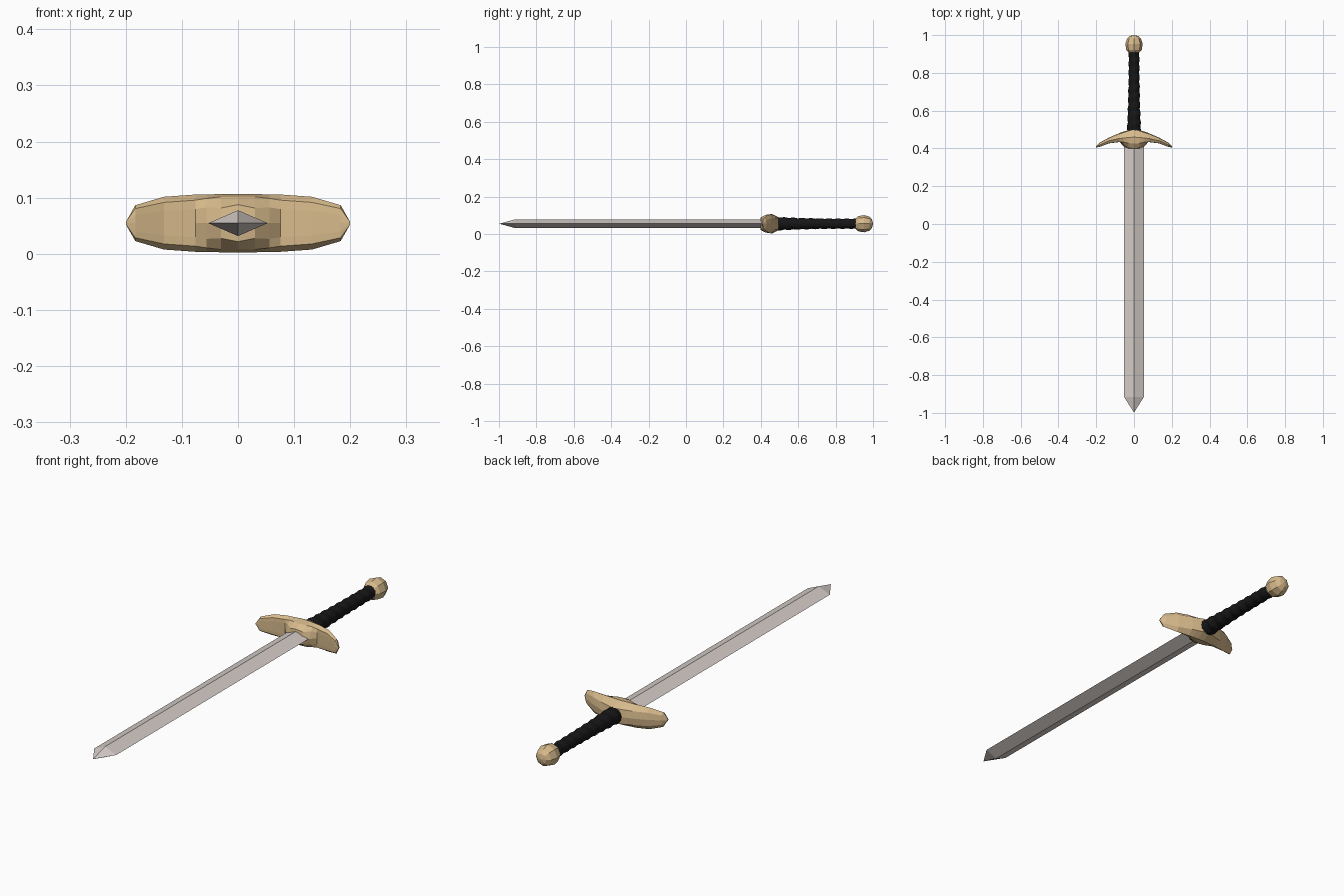
import bpy, bmesh, math

if "Cube" in bpy.data.objects:
    bpy.data.objects.remove(bpy.data.objects["Cube"])

CZ = 0.0545  # height of the sword's long axis


def material(name, rgb):
    m = bpy.data.materials.new(name)
    m.diffuse_color = (*rgb, 1)
    m.use_nodes = True
    m.node_tree.nodes["Principled BSDF"].inputs["Base Color"].default_value = m.diffuse_color
    return m


def loft(name, rings, mat):
    """Skin a list of equal-sized closed rings and cap both ends."""
    bm = bmesh.new()
    loops = [[bm.verts.new(p) for p in ring] for ring in rings]
    n = len(loops[0])
    for a, b in zip(loops, loops[1:]):
        for i in range(n):
            j = (i + 1) % n
            bm.faces.new((a[i], a[j], b[j], b[i]))
    bm.faces.new(loops[0])
    bm.faces.new(loops[-1][::-1])
    bmesh.ops.remove_doubles(bm, verts=bm.verts, dist=1e-5)
    bmesh.ops.recalc_face_normals(bm, faces=bm.faces)
    me = bpy.data.meshes.new(name)
    bm.to_mesh(me)
    bm.free()
    me.materials.append(mat)
    ob = bpy.data.objects.new(name, me)
    bpy.context.collection.objects.link(ob)
    return ob


def ring(y, rx, rz, n, ripple=0.0, phase=0.0):
    """Ring around the long axis, optionally with a helical ripple."""
    out = []
    for i in range(n):
        t = 2 * math.pi * i / n
        k = 1 + ripple * math.cos(phase + t)
        out.append((rx * k * math.cos(t), y, CZ + rz * k * math.sin(t)))
    return out


steel = material("steel", (0.67, 0.61, 0.58))
brass = material("brass", (0.68, 0.49, 0.26))
leather = material("leather", (0.008, 0.008, 0.009))

# Blade: diamond section running to a point
loft("blade", [ring(0.45, 0.053, 0.023, 4), ring(-0.915, 0.053, 0.023, 4),
               ring(-0.998, 0.0001, 0.0001, 4)], steel)

# Grip: tapered handle with a spiral wrap
STEPS, TURNS = 60, 9
grip = []
for s in range(STEPS + 1):
    t = s / STEPS
    r = 0.028 + 0.009 * (1 - t) ** 2.5
    grip.append(ring(0.49 + 0.43 * t, r, r * 0.96, 14, 0.06, 2 * math.pi * TURNS * t))
loft("grip", grip, leather)

# Pommel: faceted ball
loft("pommel", [ring(y, r, r, 8) for y, r in
                ((0.907, 0.028), (0.922, 0.041), (0.953, 0.046),
                 (0.982, 0.037), (0.995, 0.022), (1.0, 0.0001))], brass)

# Crossguard: sections along x as (y, height) from front middle over the top to back middle
stations = [
    (0.000, ((.397, 0), (.399, .033), (.425, .047), (.460, .052), (.499, .032), (.503, 0))),
    (0.030, ((.398, 0), (.403, .027), (.428, .047), (.458, .052), (.493, .032), (.497, 0))),
    (0.056, ((.412, 0), (.424, .028), (.434, .044), (.455, .051), (.484, .031), (.489, 0))),
    (0.076, ((.434, 0), (.434, .025), (.435, .041), (.453, .051), (.477, .030), (.482, 0))),
    (0.132, ((.427, 0), (.427, .022), (.428, .037), (.441, .047), (.454, .029), (.458, 0))),
    (0.183, ((.408, 0), (.408, .015), (.409, .026), (.418, .032), (.427, .020), (.430, 0))),
    (0.200, ((.405, 0), (.406, .001), (.407, .002), (.410, .002), (.412, .001), (.414, 0))),
]


def section(x, half):
    lower = [(x, y, CZ - h) for y, h in half[-2:0:-1]]
    return [(x, y, CZ + h) for y, h in half] + lower


mirrored = [(-x, h) for x, h in stations[:0:-1]]
loft("crossguard", [section(x, h) for x, h in mirrored + stations], brass)
